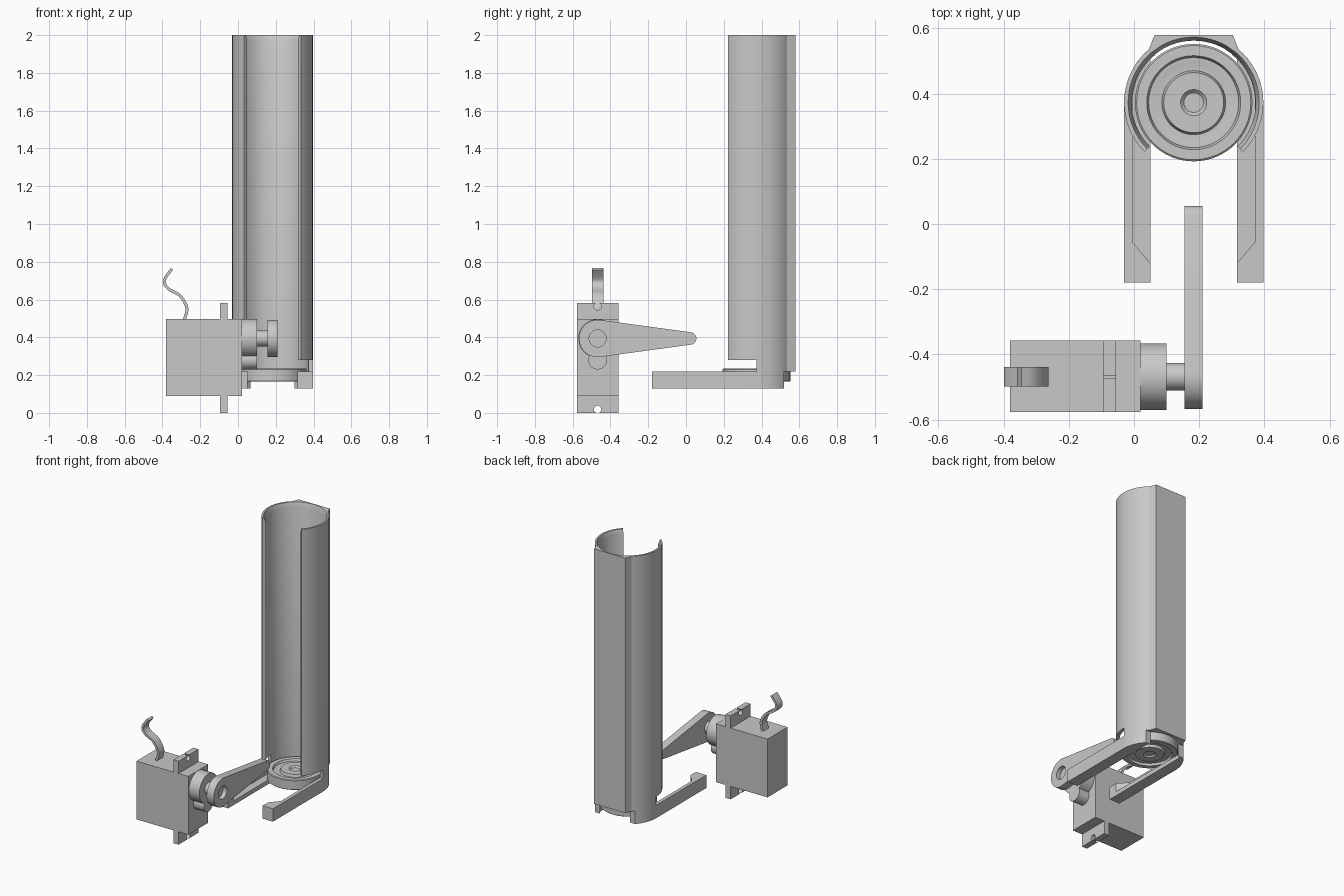
import bpy, bmesh, math
from mathutils import Vector

if "Cube" in bpy.data.objects:
    bpy.data.objects.remove(bpy.data.objects["Cube"])

CX, CY = 0.183, 0.372          # tube axis
SY, SZ = -0.468, 0.394         # servo shaft axis
R_OUT = 0.2135

grey = bpy.data.materials.new("plain grey")
grey.diffuse_color = (0.58, 0.58, 0.58, 1)
grey.use_nodes = True
grey.node_tree.nodes["Principled BSDF"].inputs["Base Color"].default_value = grey.diffuse_color


def finish(name, bm, smooth=True):
    bmesh.ops.remove_doubles(bm, verts=bm.verts, dist=1e-5)
    bmesh.ops.recalc_face_normals(bm, faces=bm.faces)
    me = bpy.data.meshes.new(name)
    bm.to_mesh(me)
    bm.free()
    ob = bpy.data.objects.new(name, me)
    bpy.context.collection.objects.link(ob)
    me.materials.append(grey)
    if smooth:
        shade(ob)
    return ob


def shade(ob):
    bpy.ops.object.select_all(action='DESELECT')
    ob.select_set(True)
    bpy.context.view_layer.objects.active = ob
    bpy.ops.object.shade_smooth_by_angle(angle=math.radians(25))


def prism(name, pts, lo, hi, axis='z', smooth=True):
    """Extrude a 2D outline: (x, y) along z, (y, z) along x, (x, z) along y."""
    place = {'z': lambda p, h: (p[0], p[1], h),
             'x': lambda p, h: (h, p[0], p[1]),
             'y': lambda p, h: (p[0], h, p[1])}[axis]
    bm = bmesh.new()
    a = [bm.verts.new(place(p, lo)) for p in pts]
    b = [bm.verts.new(place(p, hi)) for p in pts]
    n = len(pts)
    bm.faces.new(a)
    bm.faces.new(b[::-1])
    for i in range(n):
        bm.faces.new((a[i], a[(i + 1) % n], b[(i + 1) % n], b[i]))
    return finish(name, bm, smooth)


def box(name, x, y, z):
    return prism(name, [(x[0], y[0]), (x[1], y[0]), (x[1], y[1]), (x[0], y[1])],
                 z[0], z[1], smooth=False)


def arc(c, r, a0, a1, n):
    return [(c[0] + r * math.cos(math.radians(a0 + (a1 - a0) * i / n)),
             c[1] + r * math.sin(math.radians(a0 + (a1 - a0) * i / n)))
            for i in range(n + 1)]


def rod(name, y, z, r, x0, x1):
    return prism(name, arc((y, z), r, 0, 360, 48)[:-1], x0, x1, 'x')


def cut(ob, cutter):
    m = ob.modifiers.new("cut", 'BOOLEAN')
    m.object = cutter
    m.operation = 'DIFFERENCE'
    m.solver = 'EXACT'
    bpy.ops.object.select_all(action='DESELECT')
    ob.select_set(True)
    bpy.context.view_layer.objects.active = ob
    bpy.ops.object.modifier_apply(modifier=m.name)
    bpy.data.objects.remove(cutter)
    shade(ob)


# Open tube with a flat back: one wall section swept round the axis
def outer_radius(a):
    return 0.208 / math.sin(math.radians(a)) if 59 < a < 121 else R_OUT


bm = bmesh.new()
columns = []
for a in [a for a in range(-45, 226, 5) if a not in (55, 125)]:
    ro = outer_radius(a)
    c, s = math.cos(math.radians(a)), math.sin(math.radians(a))
    columns.append([bm.verts.new((CX + r * c, CY + r * s, z)) for r, z in
                    ((ro, 0.22), (ro, 2.0), (0.201, 2.0), (0.190, 1.97), (0.190, 0.22))])
for p, q in zip(columns, columns[1:]):
    for i in range(5):
        j = (i + 1) % 5
        bm.faces.new((p[i], p[j], q[j], q[i]))
bm.faces.new(columns[0])
bm.faces.new(columns[-1][::-1])
tube = finish("tube", bm)
cut(tube, box("tube_cutter", (-0.3, 0.7), (0.0, CY), (0.1, 0.28)))

# Two guide rails, each an outer wall with a ledge below
for side, label in ((-1, "left"), (1, "right")):
    end = math.degrees(math.asin(0.148 / R_OUT))
    end_in = math.degrees(math.asin(0.148 / 0.188))
    wall = [(0.133, -0.18), (R_OUT, -0.18)]
    wall += [(x, y + CY) for x, y in arc((0, 0), R_OUT, 0, end, 10)]
    wall += [(x, y + CY) for x, y in arc((0, 0), 0.188, end_in, 0, 10)]
    wall += [(0.188, -0.055), (0.133, -0.12)]
    prism(label + "_rail_wall", [(CX + side * x, y) for x, y in wall], 0.13, 0.22)
    ledge = [(0.133, -0.15), (0.2, -0.15)]
    ledge += [(x, y + CY) for x, y in arc((0, 0), 0.2, 0, 47, 10)]
    ledge += [(0.133, 0.52)]
    prism(label + "_rail_ledge", [(CX + side * x, y) for x, y in ledge], 0.1302, 0.16)

# Round puck with rings on both faces
half = [(0, 0.025), (0.03, 0.025), (0.04, 0.035), (0.092, 0.035), (0.098, 0.017),
        (0.115, 0.017), (0.128, 0.020), (0.138, 0.020), (0.144, 0.035),
        (0.175, 0.035), (0.18, 0.031)]
profile = half + [(r, -z) for r, z in half[::-1]]
bm = bmesh.new()
vs = [bm.verts.new((CX + r, CY, 0.2 + z)) for r, z in profile]
es = [bm.edges.new(e) for e in zip(vs, vs[1:])]
bmesh.ops.spin(bm, geom=vs + es, cent=(CX, CY, 0), axis=(0, 0, 1),
               angle=math.tau, steps=64)
finish("puck", bm)

# Servo body and mounting flange
box("servo_body", (-0.38, 0.02), (-0.577, -0.357), (0.09, 0.497))
flange = box("servo_flange", (-0.095, -0.055), (-0.5765, -0.3575), (0.0, 0.583))
for z in (0.564, 0.019):
    cut(flange, rod("notch_cutter", SY, z, 0.0195, -0.2, 0.05))

# Gear housing and output shaft
rod("gear_housing", SY, SZ, 0.102, 0.015, 0.10)
rod("small_gear_housing", SY, 0.28, 0.05, 0.015, 0.10)
rod("output_shaft", SY, SZ, 0.042, 0.09, 0.165)

# Tapered servo horn with a round recess
tip_y, r_big, r_tip = 0.022, 0.099, 0.033
t = math.degrees(math.acos((r_big - r_tip) / (tip_y - SY)))
outline = arc((SY, SZ), r_big, t, 360 - t, 36) + arc((tip_y, SZ), r_tip, -t, t, 16)
horn = prism("servo_horn", outline, 0.155, 0.21, 'x')
cut(horn, rod("recess_cutter", SY, SZ, 0.045, 0.18, 0.3))

# Flat S-shaped cable: smooth path with a constant thickness
keys = [Vector(p) for p in ((-0.30, 0.43), (-0.285, 0.49), (-0.271, 0.555), (-0.307, 0.62),
                            (-0.368, 0.657), (-0.390, 0.70), (-0.350, 0.762), (-0.30, 0.82))]
path = []
for p0, p1, p2, p3 in zip(keys, keys[1:], keys[2:], keys[3:]):
    for i in range(8):
        u = i / 8
        path.append(0.5 * (2 * p1 + (p2 - p0) * u + (2 * p0 - 5 * p1 + 4 * p2 - p3) * u * u
                           + (3 * p1 - p0 - 3 * p2 + p3) * u ** 3))
path.append(keys[-2])
left, right = [], []
for i, p in enumerate(path):
    d = (path[min(i + 1, len(path) - 1)] - path[max(i - 1, 0)]).normalized()
    n = Vector((-d.y, d.x)) * 0.008
    left.append(p + n)
    right.append(p - n)
prism("cable", left + right[::-1], -0.498, -0.438, 'y')
